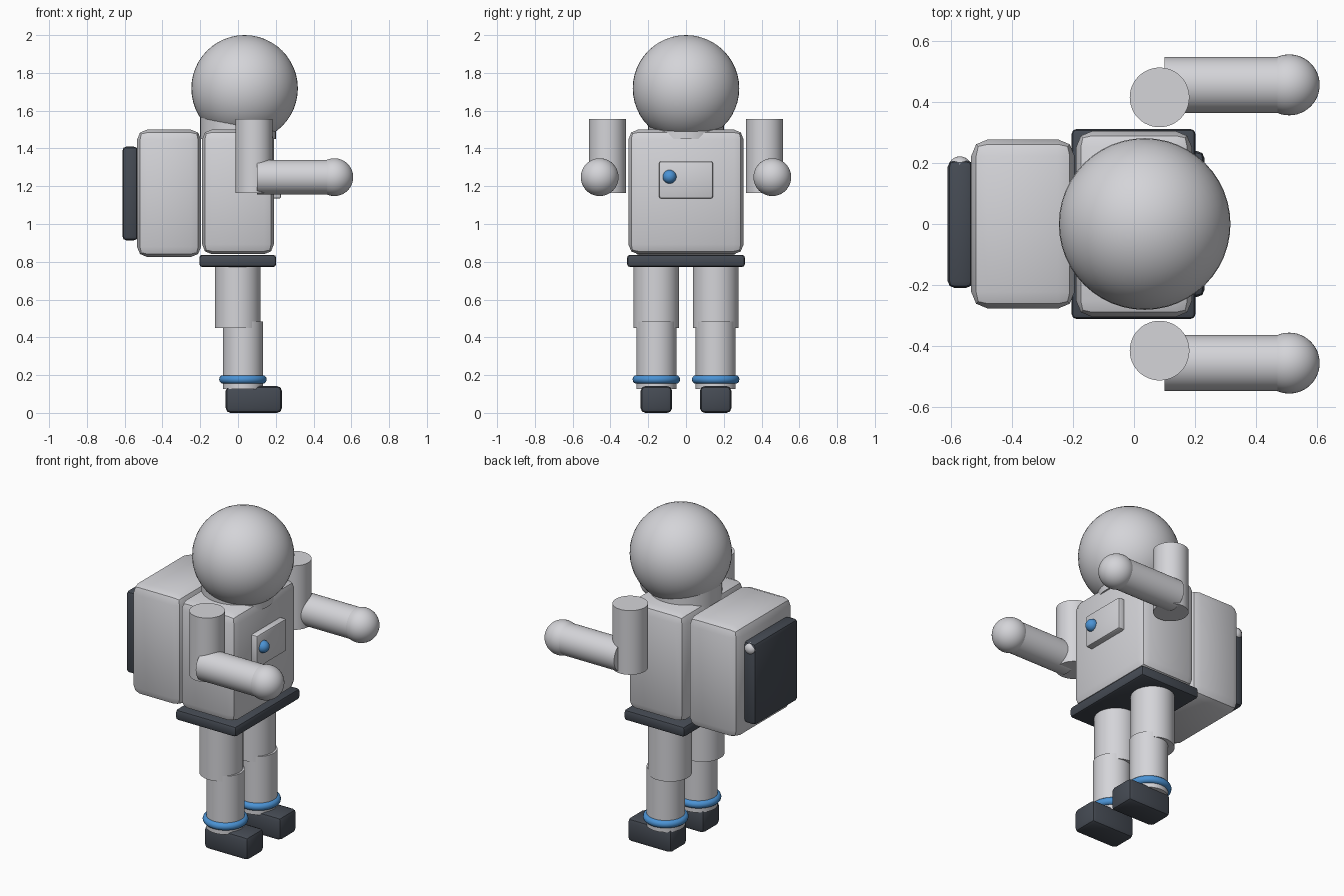
import bpy
import math

cube = bpy.data.objects.get("Cube")
if cube:
    bpy.data.objects.remove(cube, do_unlink=True)


def material(name, rgb):
    mat = bpy.data.materials.new(name)
    mat.use_nodes = True
    mat.diffuse_color = (*rgb, 1)
    mat.node_tree.nodes["Principled BSDF"].inputs["Base Color"].default_value = (*rgb, 1)
    return mat


SUIT = material("suit_grey", (0.66, 0.66, 0.69))
DARK = material("dark_slate", (0.06, 0.07, 0.088))
BLUE = material("accent_blue", (0.07, 0.29, 0.66))


def finish(name, mat, angle=30):
    ob = bpy.context.object
    ob.name = name
    ob.data.materials.append(mat)
    bpy.ops.object.shade_smooth_by_angle(angle=math.radians(angle))
    return ob


def box(name, mat, xs, ys, zs, bevel, segments=2):
    """Rounded box given its extent on each axis."""
    spans = (xs, ys, zs)
    bpy.ops.mesh.primitive_cube_add(size=1, location=[sum(s) / 2 for s in spans])
    ob = bpy.context.object
    ob.scale = [s[1] - s[0] for s in spans]
    bpy.ops.object.transform_apply(location=False, rotation=False, scale=True)
    mod = ob.modifiers.new("rounded_edges", "BEVEL")
    mod.width = bevel
    mod.segments = segments
    bpy.ops.object.modifier_apply(modifier=mod.name)
    return finish(name, mat)


def tube(name, mat, centre, radius, length, along_x=False):
    turn = (0, math.pi / 2, 0) if along_x else (0, 0, 0)
    bpy.ops.mesh.primitive_cylinder_add(vertices=48, radius=radius, depth=length,
                                        location=centre, rotation=turn)
    return finish(name, mat)


def ball(name, mat, centre, radius):
    bpy.ops.mesh.primitive_uv_sphere_add(segments=48, ring_count=24,
                                         radius=radius, location=centre)
    return finish(name, mat)


# Head and neck
ball("helmet", SUIT, (0.035, 0, 1.718), 0.282)
tube("neck", SUIT, (0, 0, 1.52), 0.2, 0.14)

# Torso, belt and chest panel
box("torso", SUIT, (-0.19, 0.19), (-0.305, 0.305), (0.84, 1.5), 0.052)
box("belt", DARK, (-0.205, 0.202), (-0.312, 0.312), (0.772, 0.837), 0.016)
box("chest_panel", SUIT, (0.17, 0.228), (-0.142, 0.142), (1.135, 1.332), 0.01)
ball("chest_button", BLUE, (0.23, -0.087, 1.25), 0.036)

# Backpack with its back plate and corner knob
box("backpack", SUIT, (-0.535, -0.195), (-0.278, 0.278), (0.825, 1.5), 0.055)
box("backpack_plate", DARK, (-0.612, -0.53), (-0.21, 0.21), (0.913, 1.41), 0.022)
ball("plate_knob", SUIT, (-0.572, 0.183, 1.37), 0.039)

# Arms and legs on both sides
for side, s in (("left", 1), ("right", -1)):
    tube(side + "_upper_arm", SUIT, (0.084, 0.416 * s, 1.36), 0.098, 0.39)
    tube(side + "_forearm", SUIT, (0.305, 0.457 * s, 1.248), 0.092, 0.41, along_x=True)
    ball(side + "_hand", SUIT, (0.51, 0.457 * s, 1.248), 0.1)

    leg_y = 0.157 * s
    tube(side + "_thigh", SUIT, (-0.002, leg_y, 0.625), 0.121, 0.35)
    tube(side + "_shin", SUIT, (0.026, leg_y, 0.305), 0.106, 0.355)
    bpy.ops.mesh.primitive_torus_add(location=(0.026, leg_y, 0.177), major_radius=0.103,
                                     minor_radius=0.023, major_segments=48, minor_segments=12)
    finish(side + "_ankle_ring", BLUE, 60)
    box(side + "_boot", DARK, (-0.065, 0.232), (leg_y - 0.083, leg_y + 0.083),
        (0, 0.142), 0.025)
